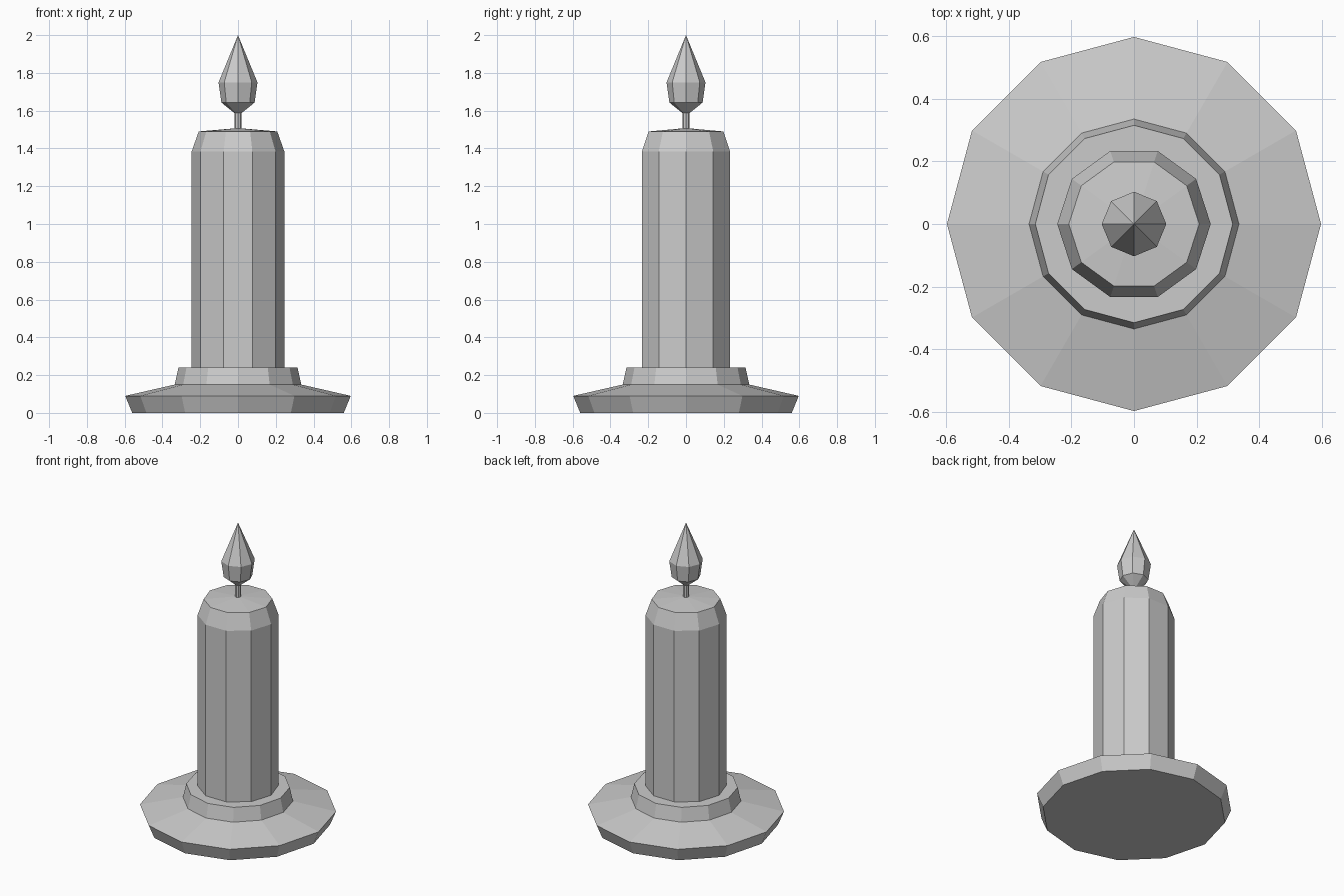
import bpy
import bmesh
from math import cos, sin, tau

cube = bpy.data.objects.get("Cube")
if cube:
    bpy.data.objects.remove(cube, do_unlink=True)

grey = bpy.data.materials.new("plain_grey")
grey.use_nodes = True
colour = (0.6, 0.6, 0.6, 1)
grey.diffuse_color = colour
grey.node_tree.nodes["Principled BSDF"].inputs["Base Color"].default_value = colour


def lathe(name, sides, profile):
    """Revolve (radius, height) points, bottom to top, into a faceted solid."""
    bm = bmesh.new()
    rings = []
    for r, z in profile:
        if r == 0:
            rings.append([bm.verts.new((0, 0, z))] * sides)
        else:
            angles = [tau * i / sides for i in range(sides)]
            rings.append([bm.verts.new((r * cos(a), r * sin(a), z)) for a in angles])
    for low, high in zip(rings, rings[1:]):
        for i in range(sides):
            j = (i + 1) % sides
            corners = dict.fromkeys((low[i], low[j], high[j], high[i]))
            bm.faces.new(list(corners))
    # Close any open end with a single flat face
    for (r, z), ring in ((profile[0], rings[0]), (profile[-1], rings[-1])):
        if r > 0:
            bm.faces.new(ring)
    bmesh.ops.recalc_face_normals(bm, faces=bm.faces)
    mesh = bpy.data.meshes.new(name)
    bm.to_mesh(mesh)
    bm.free()
    mesh.materials.append(grey)
    obj = bpy.data.objects.new(name, mesh)
    bpy.context.collection.objects.link(obj)
    return obj


# Wide dish with a raised collar
lathe("candle_holder", 12,
      [(0.56, 0), (0.597, 0.09), (0.335, 0.15), (0.315, 0.24)])

# Wax column with a bevelled shoulder and a slightly domed top
lathe("candle", 10,
      [(0.245, 0.2), (0.245, 1.385), (0.208, 1.49), (0, 1.508)])

# Wick between wax and flame
lathe("wick", 8, [(0.018, 1.48), (0.018, 1.62)])

# Pointed flame
lathe("flame", 8,
      [(0.016, 1.585), (0.088, 1.643), (0.103, 1.75), (0, 2)])
